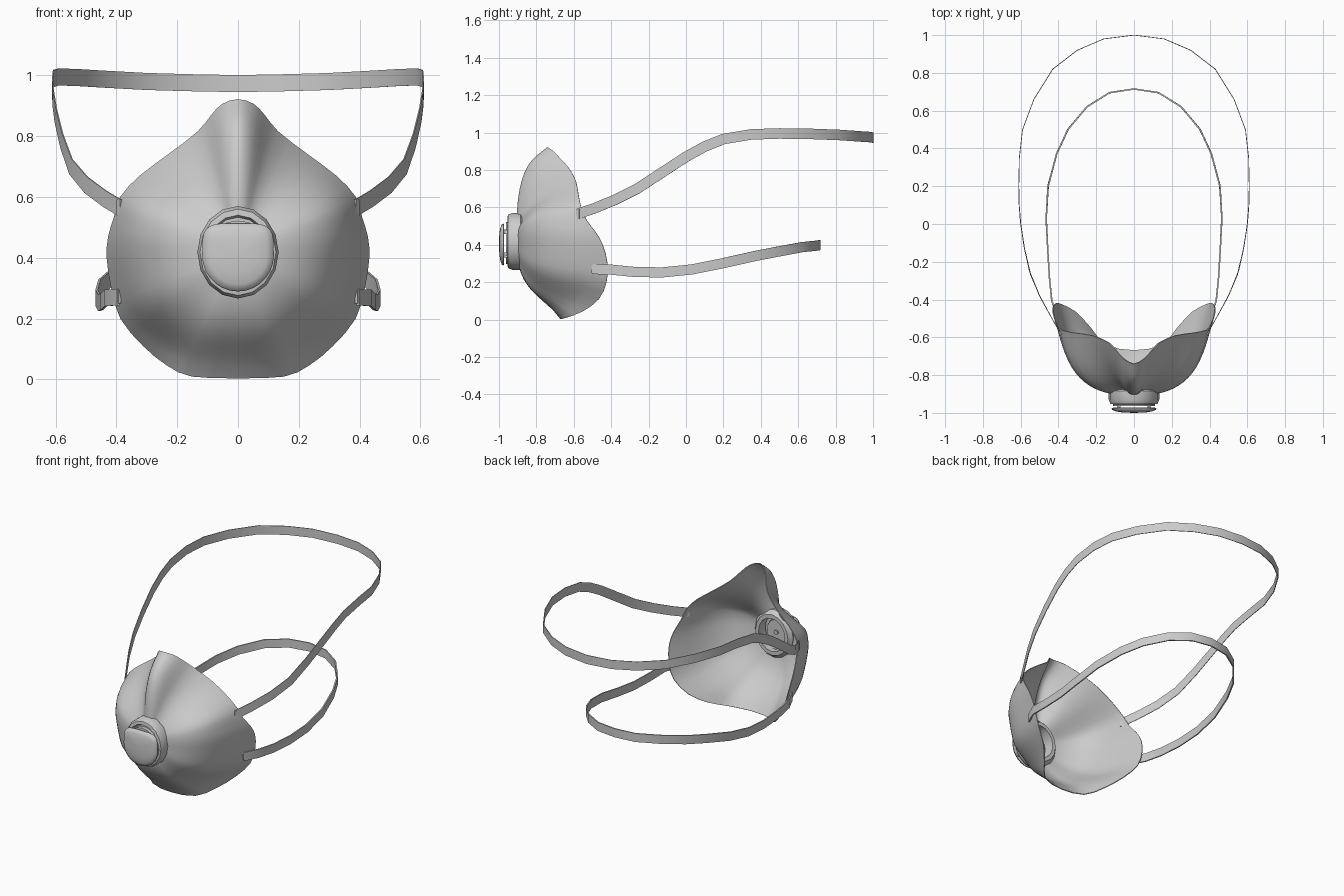
import bpy, bmesh, math
from mathutils import Vector

if "Cube" in bpy.data.objects:
    bpy.data.objects.remove(bpy.data.objects["Cube"])

grey = bpy.data.materials.new("grey")
grey.diffuse_color = (0.6, 0.6, 0.6, 1)
grey.use_nodes = True
grey.node_tree.nodes["Principled BSDF"].inputs["Base Color"].default_value = grey.diffuse_color


def finish(name, verts, faces, angle=40, thickness=0):
    me = bpy.data.meshes.new(name)
    me.from_pydata(verts, [], faces)
    bm = bmesh.new()
    bm.from_mesh(me)
    bmesh.ops.remove_doubles(bm, verts=bm.verts, dist=1e-5)
    bmesh.ops.recalc_face_normals(bm, faces=bm.faces)
    bm.to_mesh(me)
    bm.free()
    me.materials.append(grey)
    ob = bpy.data.objects.new(name, me)
    bpy.context.collection.objects.link(ob)
    bpy.ops.object.select_all(action='DESELECT')
    ob.select_set(True)
    bpy.context.view_layer.objects.active = ob
    if thickness:
        mod = ob.modifiers.new("thickness", 'SOLIDIFY')
        mod.thickness = thickness
        mod.offset = 0
        bpy.ops.object.modifier_apply(modifier=mod.name)
    bpy.ops.object.shade_smooth_by_angle(angle=math.radians(angle))
    return ob


def grid_faces(rows, cols, closed):
    return [(i * cols + j, i * cols + j + 1, (i + 1) % rows * cols + j + 1, (i + 1) % rows * cols + j)
            for i in range(rows if closed else rows - 1) for j in range(cols - 1)]


# Mask shell: half rim as (x, y, z, roundness, flare), each point swept in to the valve hole
rim = [(0, -.74, .92, 2.7, .1), (.05, -.715, .905, 2.4, .1), (.085, -.68, .87, 2.1, .12),
       (.13, -.63, .815, 1.85, .14), (.22, -.59, .745, 1.85, .14), (.32, -.575, .67, 2.1, .12),
       (.385, -.56, .6, 2.4, .1), (.407, -.53, .53, 2.55, .1), (.425, -.485, .47, 2.6, .11),
       (.43, -.445, .4, 2.6, .12), (.415, -.42, .3, 2.6, .12), (.385, -.425, .2, 2.6, .13),
       (.31, -.465, .11, 2.5, .16), (.23, -.55, .045, 2.4, .2), (.15, -.64, .01, 2.4, .24),
       (0, -.67, .005, 2.4, .25)]
rim += [(-p[0], *p[1:]) for p in rim[-2:0:-1]]


def smooth_loop(pts):
    # add a spline midpoint between neighbours
    out, n = [], len(pts)
    for i in range(n):
        a, b, c, d = (pts[(i + k) % n] for k in (-1, 0, 1, 2))
        out += [b, tuple((9 * (q + r) - p - s) / 16 for p, q, r, s in zip(a, b, c, d))]
    return out


rim = smooth_loop(rim)
CZ, FRONT, RINGS = .42, -.905, 15
verts = []
for x, y, z, n, flare in rim:
    start = math.asin(min(.9, .105 / math.hypot(x, z - CZ) / (1 - flare)) ** (n / 2))
    for k in range(RINGS):
        a = start + (math.pi / 2 - start) * k / (RINGS - 1)
        f = max(math.cos(a), 0) ** (2 / n)
        r = (1 - flare) * math.sin(a) ** (2 / n) + flare * (1 - f) ** 3
        verts.append((x * r, y + (FRONT - y) * f, CZ + (z - CZ) * r))
finish("mask_shell", verts, grid_faces(len(rim), RINGS, True), 60, .005)


# Valve parts turned around the y axis; square_top widens the upper half to a D shape
def lathe(name, profile, cz, sx, sides=16, square_top=False, angle=35):
    vs = []
    for i in range(sides):
        a = 2 * math.pi * i / sides
        s, c = math.sin(a), math.cos(a)
        if square_top and c > 1e-6:
            s, c = math.copysign(abs(s) ** .45, s) if abs(s) > 1e-6 else 0, .9 * c ** .45
        vs += [(r * sx * s, y, cz + r * c) for r, y in profile]
    return finish(name, vs, grid_faces(sides, len(profile), True), angle)


lathe("valve_housing", [(.105, -.93), (.105, -.86), (.13, -.86), (.135, -.87), (.152, -.885), (.152, -.93),
                        (.142, -.952), (.122, -.955), (.115, -.94), (0, -.94)], .418, .88)
lathe("valve_membrane", [(0, -.91), (.075, -.91), (.08, -.92), (0, -.925)], .418, .9)
lathe("valve_pin", [(0, -.9), (.014, -.9), (.014, -.915), (0, -.915)], .418, 1, 8)
lathe("valve_cap", [(0, -.972), (.108, -.972), (.118, -.975), (.115, -.984), (.095, -.992), (.06, -.998),
                    (0, -1.0)], .407, 1, 28, True, 70)
lathe("valve_seat_ring", [(.085, -.94), (.112, -.94), (.112, -.963), (.085, -.963), (.085, -.94)], .41, 1, 20)


def box(name, c, s, rot=0):
    vs = []
    for dx in (-.5, .5):
        for dy in (-.5, .5):
            for dz in (-.5, .5):
                x, y = dx * s[0], dy * s[1]
                vs.append((c[0] + x * math.cos(rot) - y * math.sin(rot),
                           c[1] + x * math.sin(rot) + y * math.cos(rot), c[2] + dz * s[2]))
    finish(name, vs, [(0, 1, 3, 2), (4, 6, 7, 5), (0, 4, 5, 1), (2, 3, 7, 6), (0, 2, 6, 4), (1, 5, 7, 3)], 30)


# Posts holding the cap off the housing, and strap clips on both cheeks
for side in (-1, 1):
    for z in (.345, .47):
        box("cap_post", (side * .08, -.96, z), (.018, .04, .025))
    box("upper_clip", (side * .391, -.577, .565), (.008, .02, .052), side * -.6)
    box("lower_clip", (side * .394, -.495, .272), (.008, .02, .044), side * -.5)


# Head straps: flat ribbons standing on edge along a mirrored path
def strap(name, half, width, thickness):
    path = [Vector(p) for p in half]
    path += [Vector((-p.x, p.y, p.z)) for p in path[-2::-1]]
    vs = []
    for i, p in enumerate(path):
        t = (path[min(i + 1, len(path) - 1)] - path[max(i - 1, 0)]).normalized()
        up = Vector((0, 0, 1))
        up = (up - t * up.dot(t)).normalized() * width / 2
        vs += [p - up, p + up]
    finish(name, vs, grid_faces(len(path), 2, False), 35, thickness)


strap("upper_strap", [(.39, -.578, .565), (.44, -.49, .595), (.5, -.38, .64), (.55, -.26, .7), (.58, -.13, .785),
                      (.6, 0, .87), (.608, .1, .925), (.61, .2, .965), (.607, .35, .99), (.59, .5, .995),
                      (.53, .66, .993), (.43, .82, .987), (.3, .92, .98), (.16, .98, .976), (0, 1.0, .973)],
      .056, .004)
strap("lower_strap", [(.394, -.5, .27), (.435, -.41, .268), (.448, -.28, .255), (.457, -.13, .252),
                      (.465, .03, .268), (.455, .2, .302), (.41, .37, .34), (.35, .5, .365), (.25, .62, .387),
                      (.13, .695, .395), (0, .715, .398)], .054, .008)
